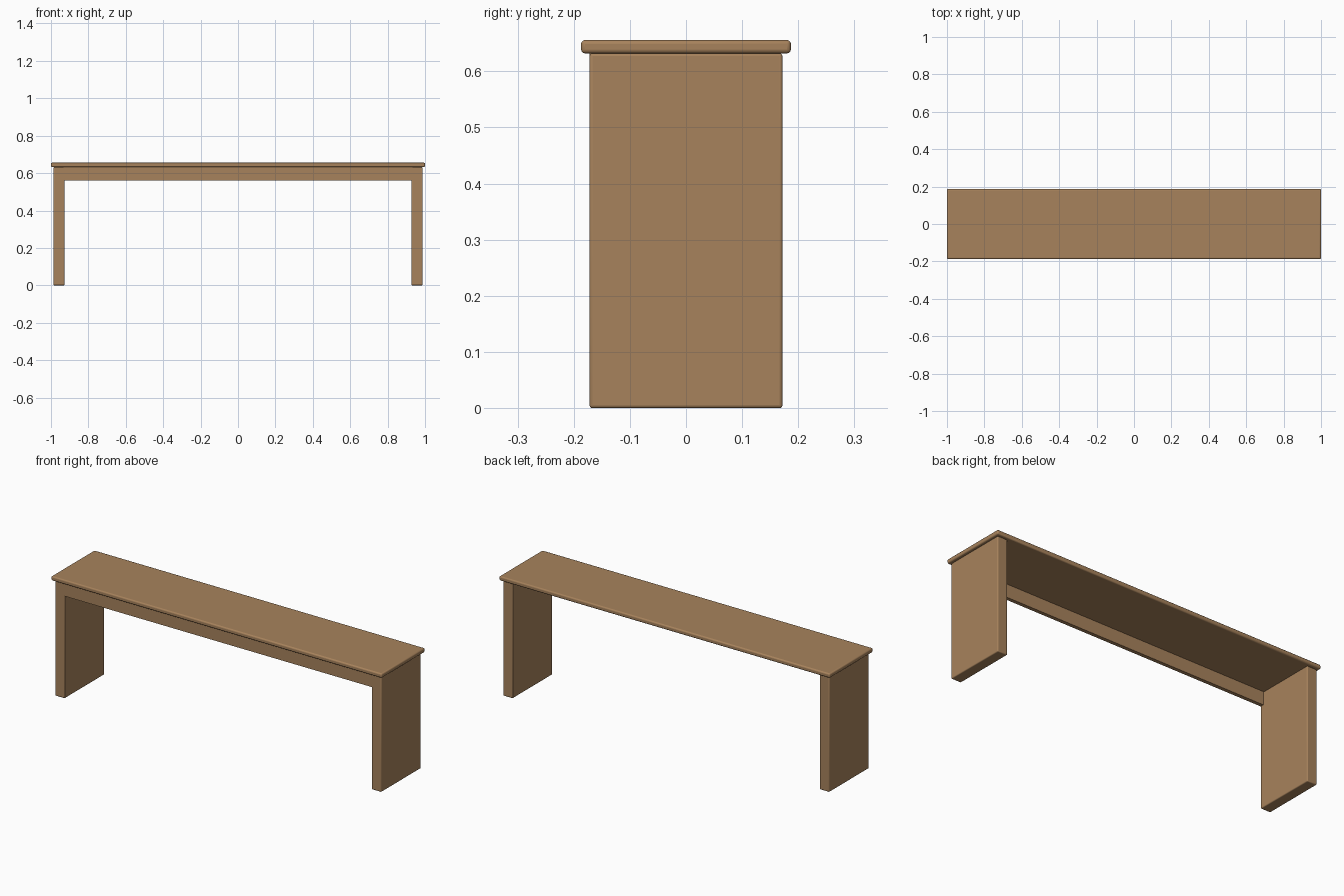
import bpy

if "Cube" in bpy.data.objects:
    bpy.data.objects.remove(bpy.data.objects["Cube"])

wood = bpy.data.materials.new("wood")
wood.diffuse_color = (0.39, 0.226, 0.107, 1)
wood.use_nodes = True
wood.node_tree.nodes["Principled BSDF"].inputs["Base Color"].default_value = wood.diffuse_color


def board(name, lo, hi, bevel):
    """Box between two corners with softly rounded edges."""
    size = [b - a for a, b in zip(lo, hi)]
    mid = [(a + b) / 2 for a, b in zip(lo, hi)]
    bpy.ops.mesh.primitive_cube_add(size=1, location=mid)
    ob = bpy.context.object
    ob.name = name
    ob.scale = size
    bpy.ops.object.transform_apply(location=False, rotation=False, scale=True)
    if bevel:
        mod = ob.modifiers.new("rounded_edges", "BEVEL")
        mod.width = bevel
        mod.segments = 3
    ob.data.materials.append(wood)
    bpy.ops.object.shade_smooth_by_angle()
    return ob


TOP, UNDER = 0.656, 0.632      # table top surfaces
LEG_OUT, LEG_IN = 0.987, 0.928  # leg panel faces
DEPTH = 0.172                  # half depth of the legs

# Overhanging top
board("table_top", (-1, -0.187, UNDER), (1, 0.187, TOP), 0.007)

# Solid panel legs at both ends
board("left_leg", (-LEG_OUT, -DEPTH, 0), (-LEG_IN, DEPTH, UNDER), 0.005)
board("right_leg", (LEG_IN, -DEPTH, 0), (LEG_OUT, DEPTH, UNDER), 0.005)

# Front apron, flush with the legs and set into them
board("front_apron", (-LEG_IN - 0.005, -DEPTH, 0.56),
      (LEG_IN + 0.005, -DEPTH + 0.02, UNDER), 0)
